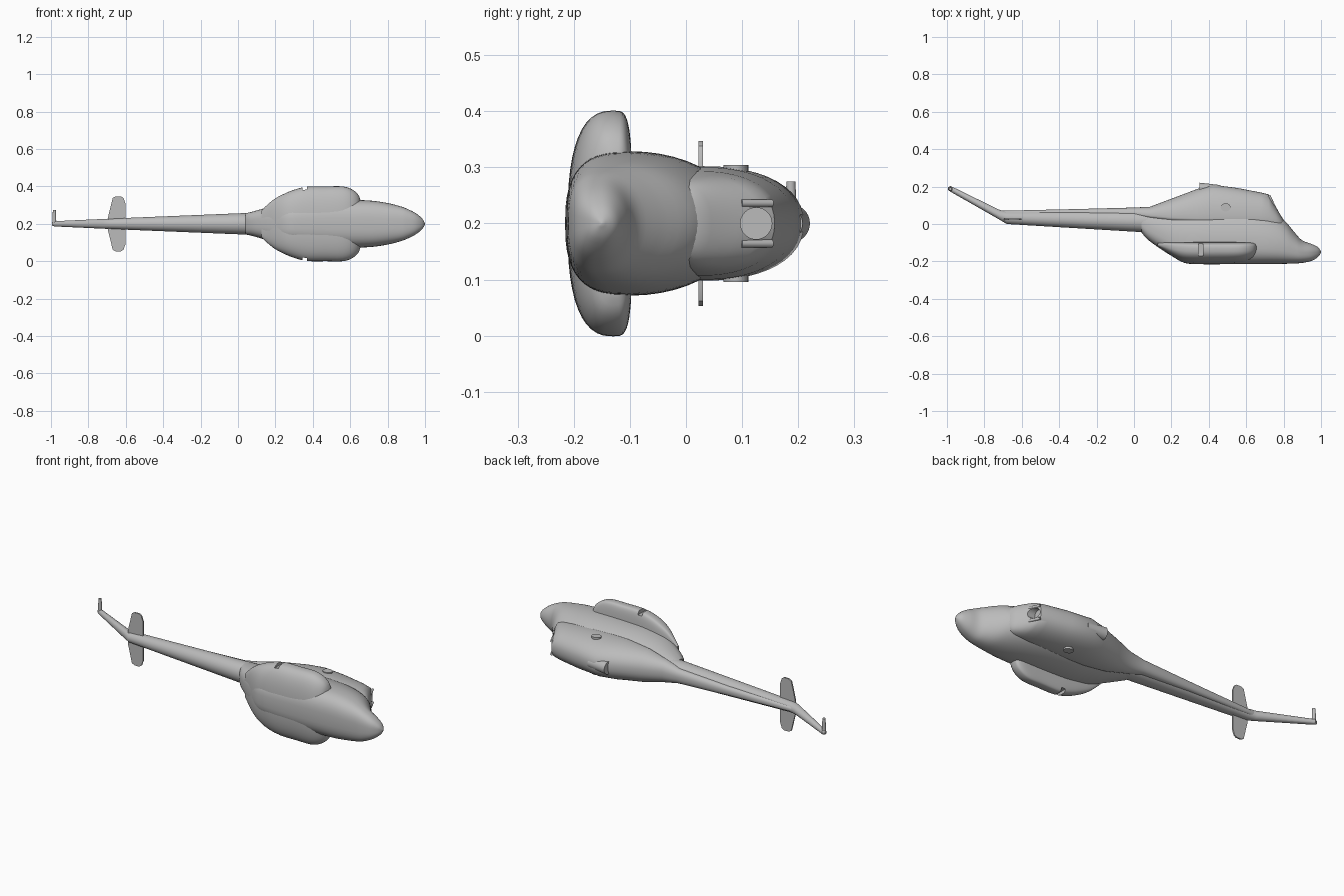
import bpy, bmesh, math
from mathutils import Vector, Matrix

if "Cube" in bpy.data.objects:
    bpy.data.objects.remove(bpy.data.objects["Cube"])

MID = 0.2  # height of the symmetry plane; the aircraft lies on its side

grey = bpy.data.materials.new("plain grey")
grey.use_nodes = True
COLOUR = (0.5, 0.5, 0.5, 1)
grey.diffuse_color = COLOUR
grey.node_tree.nodes["Principled BSDF"].inputs["Base Color"].default_value = COLOUR


def finish(name, bm):
    """Turn a bmesh into a named object."""
    bmesh.ops.recalc_face_normals(bm, faces=bm.faces)
    mesh = bpy.data.meshes.new(name)
    bm.to_mesh(mesh)
    bm.free()
    obj = bpy.data.objects.new(name, mesh)
    mesh.materials.append(grey)
    bpy.context.collection.objects.link(obj)
    return obj


def smooth_path(rows, steps):
    """Catmull-Rom interpolation through the stations."""
    pts = [Vector(r) for r in rows]
    out = []
    for i in range(len(pts) - 1):
        a, b, c, d = pts[max(i - 1, 0)], pts[i], pts[i + 1], pts[min(i + 2, len(pts) - 1)]
        for k in range(steps):
            t = k / steps
            out.append(0.5 * (2 * b + (c - a) * t + (2 * a - 5 * b + 4 * c - d) * t * t
                              + (3 * b - a - 3 * c + d) * t ** 3))
    return out + [pts[-1]]


def loft(name, rows, low=2.0, high=2.0, steps=1, sides=48):
    """Skin superellipse sections; each row is x, bottom, top, half width, widest level."""
    bm = bmesh.new()
    rings = []
    for x, bottom, top, half, level in smooth_path(rows, steps):
        ring = []
        for k in range(sides):
            a = 2 * math.pi * k / sides
            c, s = math.cos(a), math.sin(a)
            p = 2 / (high if s > 0 else low)
            w = math.copysign(abs(c) ** p, c) * half
            y = level + (abs(s) ** p) * (top - level if s > 0 else bottom - level)
            ring.append(bm.verts.new((x, y, MID + w)))
        rings.append(ring)
    for r, q in zip(rings, rings[1:]):
        for k in range(sides):
            n = (k + 1) % sides
            bm.faces.new((r[k], r[n], q[n], q[k]))
    bm.faces.new(rings[0])
    bm.faces.new(rings[-1])
    return finish(name, bm)


def rod(name, start, end, r1, r2, stretch=1.0):
    """Tapered cylinder between two points."""
    a, b = Vector(start), Vector(end)
    turn = (b - a).to_track_quat('Z', 'Y').to_matrix().to_4x4()
    bm = bmesh.new()
    bmesh.ops.create_cone(bm, cap_ends=True, segments=32, radius1=r1, radius2=r2,
                          depth=(b - a).length,
                          matrix=Matrix.Translation((a + b) / 2) @ turn @ Matrix.Diagonal((stretch, 1, 1, 1)))
    return finish(name, bm)


def box(name, lo, hi):
    lo, hi = Vector(lo), Vector(hi)
    bm = bmesh.new()
    bmesh.ops.create_cube(bm, size=1, matrix=Matrix.Translation((lo + hi) / 2)
                          @ Matrix.Diagonal((*(hi - lo), 1)))
    return finish(name, bm)


def cut(target, cutter):
    mod = target.modifiers.new("cut", 'BOOLEAN')
    mod.operation = 'DIFFERENCE'
    mod.solver = 'EXACT'
    mod.object = cutter
    cutter.hide_render = True
    bpy.context.view_layer.objects.active = target
    bpy.ops.object.modifier_apply(modifier=mod.name)
    bpy.data.objects.remove(cutter)


# Cabin hull, tail to nose
hull = loft("hull", [
    (0.04, -0.045, 0.07, 0.057, 0.01), (0.07, -0.08, 0.075, 0.063, -0.01),
    (0.13, -0.125, 0.08, 0.08, -0.04), (0.2, -0.17, 0.085, 0.1, -0.07),
    (0.27, -0.208, 0.09, 0.113, -0.085), (0.36, -0.215, 0.095, 0.124, -0.09),
    (0.5, -0.215, 0.1, 0.128, -0.095), (0.62, -0.215, 0.09, 0.128, -0.1),
    (0.72, -0.214, 0.065, 0.123, -0.11), (0.8, -0.213, 0.022, 0.111, -0.12),
    (0.86, -0.211, -0.047, 0.096, -0.14), (0.9, -0.208, -0.088, 0.082, -0.15),
    (0.95, -0.197, -0.107, 0.057, -0.152), (0.985, -0.175, -0.125, 0.028, -0.15),
    (1.0, -0.152, -0.148, 0.002, -0.15)], low=2.8, high=2.0, steps=4)

# Tail boom sweeping up into the fin
boom = loft("tail_boom", [
    (-0.995, 0.183, 0.196, 0.009, 0.19), (-0.98, 0.172, 0.203, 0.014, 0.188),
    (-0.72, 0.024, 0.076, 0.026, 0.045), (-0.68, 0.0, 0.066, 0.028, 0.033),
    (0.05, -0.044, 0.075, 0.058, 0.012), (0.15, -0.05, 0.075, 0.062, 0.012)])

# Engine cowling running aft as a spine over the boom
cowling = loft("engine_cowling", [
    (-0.7, 0.045, 0.071, 0.014, 0.055), (-0.3, 0.05, 0.08, 0.026, 0.06),
    (0.0, 0.04, 0.088, 0.04, 0.055), (0.085, 0.02, 0.092, 0.06, 0.045),
    (0.2, 0.0, 0.135, 0.086, 0.035), (0.34, -0.02, 0.188, 0.1, 0.03),
    (0.42, -0.02, 0.21, 0.102, 0.03), (0.55, -0.02, 0.193, 0.1, 0.03),
    (0.68, -0.02, 0.168, 0.093, 0.025), (0.72, -0.02, 0.158, 0.087, 0.02),
    (0.735, -0.02, 0.135, 0.084, 0.015), (0.76, -0.02, 0.09, 0.078, 0.01),
    (0.785, -0.02, 0.045, 0.066, 0.0), (0.805, -0.02, 0.015, 0.04, -0.01)],
    low=2.0, high=2.25)
cut(cowling, rod("intake_cutter", (0.71, 0.125, MID), (0.9, 0.125, MID), 0.028, 0.028))

# Side sponsons, one shape passing through the hull, each with a slot
sponsons = loft("side_sponsons", [
    (0.125, -0.12, -0.1, 0.07, -0.11), (0.16, -0.143, -0.098, 0.105, -0.115),
    (0.2, -0.17, -0.097, 0.136, -0.122), (0.25, -0.197, -0.096, 0.162, -0.128),
    (0.3, -0.208, -0.096, 0.182, -0.13), (0.37, -0.211, -0.096, 0.199, -0.13),
    (0.47, -0.211, -0.096, 0.2, -0.13), (0.56, -0.208, -0.096, 0.2, -0.13),
    (0.61, -0.198, -0.096, 0.184, -0.13), (0.642, -0.178, -0.1, 0.157, -0.13),
    (0.655, -0.15, -0.108, 0.125, -0.13)], low=2.6, high=4.0, steps=3)
for side in (1, -1):
    ends = sorted((MID + side * 0.178, MID + side * 0.26))
    cut(sponsons, box("slot_cutter", (0.345, -0.172, ends[0]), (0.37, -0.08, ends[1])))

# Intake cheeks either side of the recess
for side, label in ((1, "left"), (-1, "right")):
    z = MID + side * 0.036
    rod(label + "_intake_cheek", (0.748, 0.098, z), (0.722, 0.153, z), 0.007, 0.007)

# Top rear outlet and side exhausts
rod("top_outlet", (0.348, 0.187, MID), (0.46, 0.178, MID), 0.034, 0.03)
rod("side_exhausts", (0.49, 0.089, MID - 0.104), (0.49, 0.089, MID + 0.104), 0.022, 0.022, 1.2)

# Horizontal stabiliser: tapered plate mirrored about the boom
half = [(-0.602, 0.0), (-0.602, 0.11), (-0.612, 0.138), (-0.625, 0.147),
        (-0.655, 0.147), (-0.67, 0.138), (-0.695, 0.035), (-0.695, 0.0)]
bm = bmesh.new()
outline = half[1:-1] + [(x, -w) for x, w in reversed(half[1:-1])]
face = bm.faces.new([bm.verts.new((x, 0.022, MID + w)) for x, w in outline])
grown = bmesh.ops.extrude_face_region(bm, geom=[face])
bmesh.ops.translate(bm, vec=(0, 0.008, 0),
                    verts=[v for v in grown["geom"] if isinstance(v, bmesh.types.BMVert)])
finish("horizontal_stabiliser", bm)

# Tail rotor shaft at the fin tip
rod("tail_rotor_shaft", (-0.982, 0.187, MID), (-0.982, 0.187, MID + 0.075), 0.011, 0.008)

# Smooth curved skins while keeping crisp edges
for obj in bpy.context.collection.objects:
    if obj.type == 'MESH':
        bpy.ops.object.select_all(action='DESELECT')
        obj.select_set(True)
        bpy.context.view_layer.objects.active = obj
        bpy.ops.object.shade_smooth_by_angle(angle=math.radians(35))
